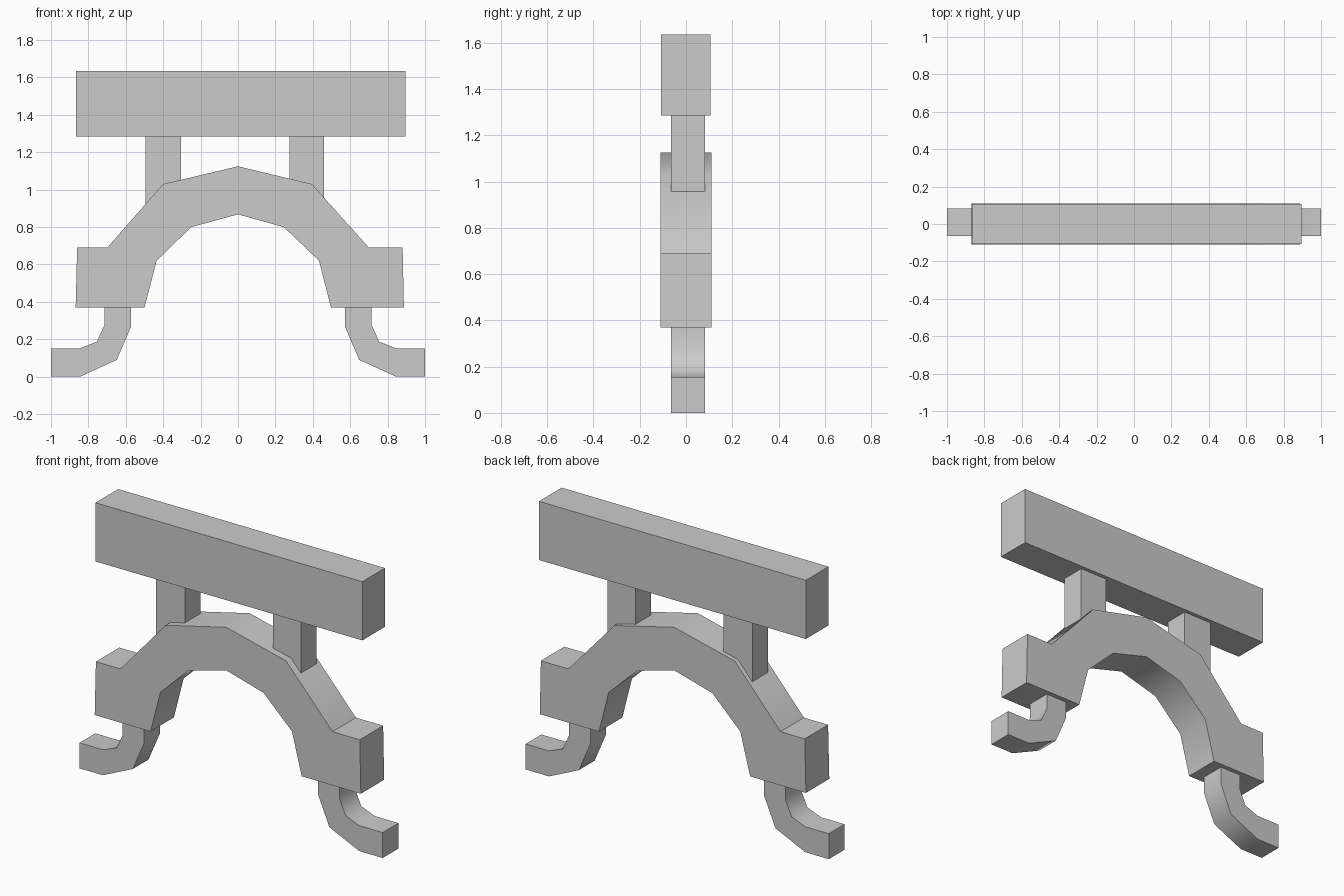
import bpy, bmesh, math

if "Cube" in bpy.data.objects:
    bpy.data.objects.remove(bpy.data.objects["Cube"])


def prism(name, profile, y0, y1, smooth=None):
    """Extrude an x/z outline from y0 to y1."""
    bm = bmesh.new()
    face = bm.faces.new([bm.verts.new((x, y0, z)) for x, z in profile])
    ext = bmesh.ops.extrude_face_region(bm, geom=[face])
    moved = [g for g in ext["geom"] if isinstance(g, bmesh.types.BMVert)]
    bmesh.ops.translate(bm, verts=moved, vec=(0, y1 - y0, 0))
    bmesh.ops.recalc_face_normals(bm, faces=bm.faces)
    mesh = bpy.data.meshes.new(name)
    bm.to_mesh(mesh)
    bm.free()
    obj = bpy.data.objects.new(name, mesh)
    bpy.context.collection.objects.link(obj)
    if smooth:
        bpy.ops.object.select_all(action='DESELECT')
        obj.select_set(True)
        bpy.context.view_layer.objects.active = obj
        bpy.ops.object.shade_smooth_by_angle(angle=math.radians(smooth))
    return obj


# Top beam
prism("top_beam", [(-0.865, 1.285), (0.895, 1.285), (0.895, 1.635), (-0.865, 1.635)],
      -0.107, 0.106)

# Posts between arch and beam, cut to sit just inside the arch
prism("left_post", [(-0.495, 1.285), (-0.495, 0.915), (-0.40, 1.02),
                    (-0.305, 1.045), (-0.305, 1.285)], -0.065, 0.083)
prism("right_post", [(0.275, 1.285), (0.275, 1.05), (0.395, 1.02),
                     (0.46, 0.95), (0.46, 1.285)], -0.065, 0.083)

# Arch with square shoulders
prism("arch", [(-0.868, 0.37), (-0.86, 0.69), (-0.70, 0.69), (-0.40, 1.03),
               (0, 1.125), (0.395, 1.03), (0.70, 0.69), (0.88, 0.69),
               (0.887, 0.37), (0.497, 0.37), (0.433, 0.62), (0.245, 0.80),
               (0, 0.868), (-0.25, 0.80), (-0.435, 0.62), (-0.50, 0.37)],
      -0.11, 0.11, smooth=42)

# Curved feet, mirrored left and right
foot = [(0.715, 0.37), (0.715, 0.275), (0.755, 0.187), (0.845, 0.152), (1, 0.152),
        (1, 0), (0.845, 0), (0.648, 0.09), (0.573, 0.265), (0.573, 0.37)]
for side, s in (("left", -1), ("right", 1)):
    prism(side + "_foot", [(s * x, z) for x, z in foot], -0.065, 0.083, smooth=45)
